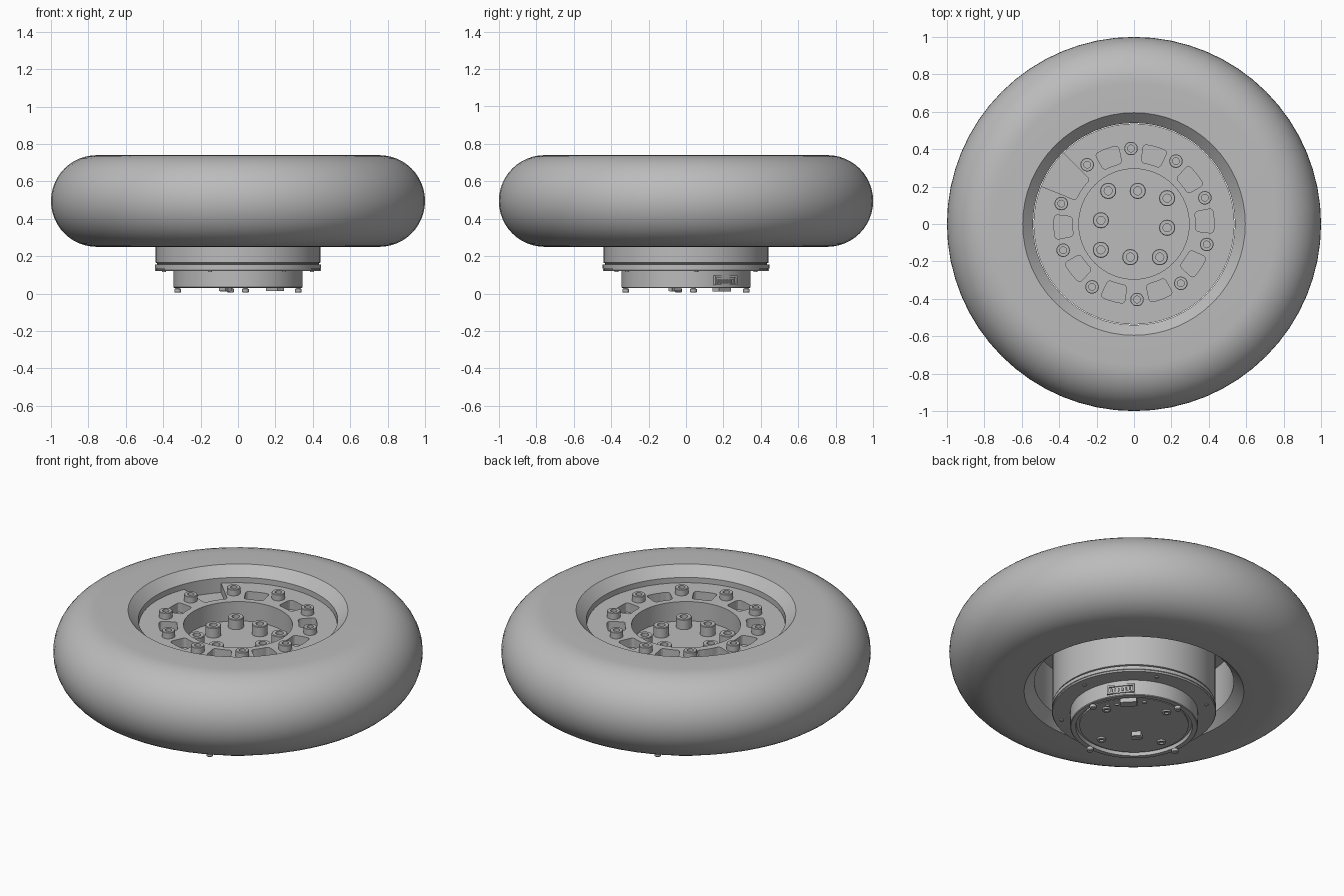
import bpy, bmesh
from math import sin, cos, pi, radians
from mathutils import Matrix, Vector

if "Cube" in bpy.data.objects:
    bpy.data.objects.remove(bpy.data.objects["Cube"], do_unlink=True)

grey = bpy.data.materials.new("plain_grey")
grey.use_nodes = True
grey.diffuse_color = (0.5, 0.5, 0.5, 1)
grey.node_tree.nodes["Principled BSDF"].inputs["Base Color"].default_value = (0.5, 0.5, 0.5, 1)


def finish(name, bm, smooth=True):
    bmesh.ops.recalc_face_normals(bm, faces=bm.faces)
    mesh = bpy.data.meshes.new(name)
    bm.to_mesh(mesh)
    bm.free()
    mesh.materials.append(grey)
    ob = bpy.data.objects.new(name, mesh)
    bpy.context.collection.objects.link(ob)
    bpy.ops.object.select_all(action='DESELECT')
    ob.select_set(True)
    bpy.context.view_layer.objects.active = ob
    if smooth:
        bpy.ops.object.shade_smooth_by_angle(angle=radians(32))
    return ob


def lathe(name, profile, steps=64, closed=False, places=((0, 0, 0),)):
    """Spin an (r, z) profile about z, once at each place."""
    bm = bmesh.new()
    for place in places:
        verts = [bm.verts.new((r, 0, z)) for r, z in profile]
        pairs = list(zip(verts, verts[1:])) + ([(verts[-1], verts[0])] if closed else [])
        edges = [bm.edges.new(p) for p in pairs]
        old = set(bm.verts) - set(verts)
        bmesh.ops.spin(bm, geom=verts + edges, cent=(0, 0, 0), axis=(0, 0, 1),
                       angle=2 * pi, steps=steps)
        new = [v for v in bm.verts if v not in old]
        bmesh.ops.remove_doubles(bm, verts=new, dist=1e-5)
        new = [v for v in bm.verts if v not in old]
        bmesh.ops.translate(bm, verts=new, vec=place)
    return finish(name, bm)


def ring(radius, count, start, z):
    angles = [radians(start + 360 * i / count) for i in range(count)]
    return [(radius * cos(a), radius * sin(a), z) for a in angles]


def boxes(name, items, turn=0):
    """Boxes given as (centre, size), turned together about z."""
    bm = bmesh.new()
    for centre, size in items:
        bmesh.ops.create_cube(bm, size=1, matrix=Matrix.Rotation(radians(turn), 4, 'Z')
                              @ Matrix.Translation(centre) @ Matrix.Diagonal((*size, 1)))
    return finish(name, bm, False)


def socket_bolt(r, h):
    return [(0, h * 0.4), (r * 0.5, h * 0.4), (r * 0.5, h), (r * 0.93, h),
            (r, h * 0.93), (r, -0.01), (0, -0.01)]


# Tire with rounded tread and chamfered bore
tread = [(0.755 + 0.245 * cos(a), 0.495 + 0.245 * sin(a))
         for a in (pi / 2 - pi * i / 24 for i in range(25))]
lathe("tire", [(0.54, 0.685), (0.595, 0.74)] + tread + [(0.595, 0.25), (0.54, 0.305)],
      closed=True)

# Wheel hub with central recess
hub = lathe("wheel_hub", [(0, 0.54), (0.295, 0.54), (0.295, 0.655), (0.537, 0.655),
                          (0.537, 0.57), (0.44, 0.57), (0.44, 0.49), (0, 0.49)])

# Pockets between the outer bolts, one of them wide and open to the rim
bm = bmesh.new()
for i in range(10):
    mid = 110.3 + 36 * i
    wide = i == 1
    inner, outer, half = (0.335, 0.56, 11.5) if wide else (0.33, 0.428, 9)
    path = [(r, mid + half * t * s) for r, s in ((inner, 1), (outer, -1))
            for t in (-1, -0.33, 0.33, 1)]
    verts = [bm.verts.new((r * cos(radians(a)), r * sin(radians(a)), 0.6)) for r, a in path]
    bm.faces.new(verts)
    corners = [verts[0], verts[3]] if wide else [verts[k] for k in (0, 3, 4, 7)]
    bmesh.ops.bevel(bm, geom=corners, offset=0.018, segments=3, profile=0.5,
                    affect='VERTICES')
out = bmesh.ops.extrude_face_region(bm, geom=bm.faces[:])["geom"]
bmesh.ops.translate(bm, verts=[v for v in out if isinstance(v, bmesh.types.BMVert)],
                    vec=(0, 0, 0.1))
cutter = finish("pocket_cutter", bm, False)
cutter.hide_render = True
cut = hub.modifiers.new("pockets", 'BOOLEAN')
cut.operation, cut.solver, cut.object = 'DIFFERENCE', 'EXACT', cutter
bpy.ops.object.select_all(action='DESELECT')
bpy.context.view_layer.objects.active = hub
hub.select_set(True)
bpy.ops.object.modifier_move_to_index(modifier=cut.name, index=0)
bpy.ops.object.modifier_apply(modifier=cut.name)
bpy.data.objects.remove(cutter, do_unlink=True)

# Hub bolts: outer ring, and four pairs inside the recess
lathe("outer_bolts", socket_bolt(0.036, 0.037), 24, places=ring(0.404, 10, 92.3, 0.655))
pairs = [Matrix.Rotation(k * pi / 2, 3, 'Z') @ Vector(p)
         for k in range(4) for p in ((0.02, 0.177, 0.54), (-0.138, 0.177, 0.54))]
lathe("inner_bolts", socket_bolt(0.043, 0.06), 24, places=pairs)

# Motor drum with grooved collar
lathe("motor_drum", [(0, 0.5), (0.44, 0.5), (0.44, 0.165), (0.432, 0.162), (0.432, 0.157),
                     (0.445, 0.155), (0.445, 0.135), (0.441, 0.133), (0.441, 0.13),
                     (0.445, 0.128), (0.441, 0.122), (0, 0.122)])
lathe("collar_screws", [(0, -0.006), (0.011, -0.006), (0.011, 0.01), (0, 0.01)], 16,
      places=ring(0.4, 6, 68, 0.122))

# Controller housing with recessed cover
lathe("controller_housing", [(0, 0.13), (0.345, 0.13), (0.345, 0.034), (0.341, 0.03),
                             (0.315, 0.03), (0.312, 0.05), (0, 0.05)])
lathe("cover_plate", [(0, 0.06), (0.295, 0.06), (0.295, 0.04), (0, 0.04)])
lathe("cover_screws", [(0, 0.012), (0.012, 0.012), (0.012, 0), (0.024, 0), (0.024, 0.03),
                       (0, 0.03)], 20, places=ring(0.23, 4, 10, 0.03))
lathe("standoff_pins", [(0, 0), (0.015, 0), (0.018, 0.004), (0.018, 0.02), (0.011, 0.022),
                        (0.011, 0.05), (0, 0.05)], 20, places=ring(0.325, 4, 7, 0.005))

# Side connector with contacts, and small sockets under the cover
frame = [((0.33, 0, z), (0.04, 0.15, 0.01)) for z in (0.05, 0.092)]
frame += [((0.33, y, 0.071), (0.04, 0.01, 0.05)) for y in (-0.07, 0.07)]
contacts = [((0.342, -0.05 + 0.02 * i, 0.065), (0.02, 0.008, 0.02)) for i in range(6)]
boxes("side_connector", frame + contacts, 38)
boxes("cover_sockets", [((0.275, 0, 0.03), (0.05, 0.09, 0.035)),
                        ((-0.09, 0.005, 0.028), (0.045, 0.05, 0.03)),
                        ((-0.09, 0.005, 0.02), (0.02, 0.06, 0.02))], 44)
boxes("cover_chips", [((0.05 * i - 0.1, -0.24, 0.037), (0.02, 0.012, 0.012))
                      for i in range(5)], 130)
